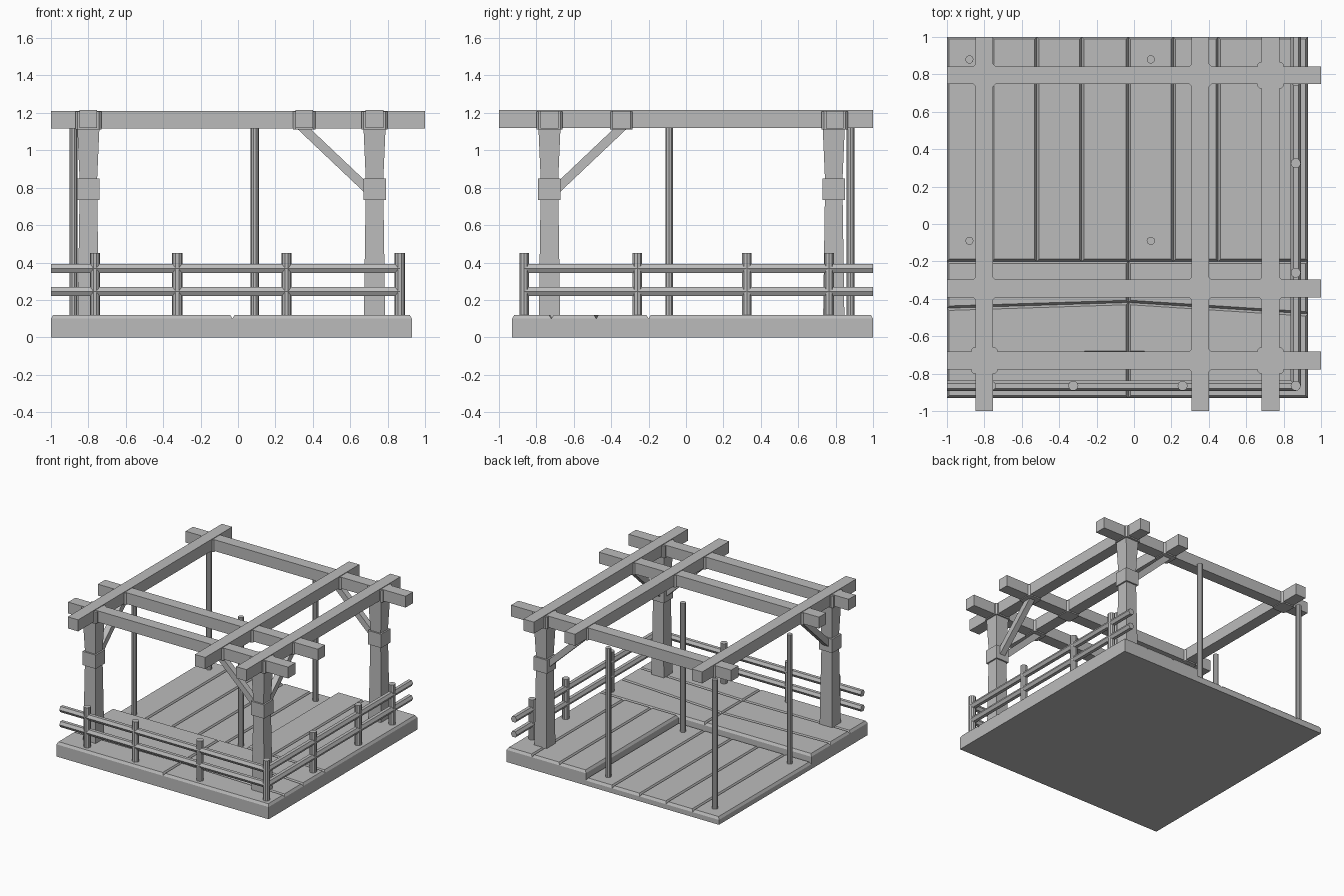
import bpy, math
from mathutils import Vector, Matrix

if "Cube" in bpy.data.objects:
    bpy.data.objects.remove(bpy.data.objects["Cube"])

grey = bpy.data.materials.new("plain_grey")
grey.use_nodes = True
grey.diffuse_color = (0.5, 0.5, 0.5, 1)
grey.node_tree.nodes["Principled BSDF"].inputs["Base Color"].default_value = (0.5, 0.5, 0.5, 1)


def loft(name, rings):
    """Closed solid through a stack of equal-sized rings."""
    n = len(rings[0])
    verts = [v for ring in rings for v in ring]
    faces = [tuple(reversed(range(n))), tuple(range(len(verts) - n, len(verts)))]
    for k in range(len(rings) - 1):
        for i in range(n):
            j = (i + 1) % n
            faces.append((k * n + i, k * n + j, (k + 1) * n + j, (k + 1) * n + i))
    mesh = bpy.data.meshes.new(name)
    mesh.from_pydata(verts, [], faces)
    mesh.materials.append(grey)
    obj = bpy.data.objects.new(name, mesh)
    bpy.context.collection.objects.link(obj)
    return obj


def square(x, y, z, h):
    return [(x - h, y - h, z), (x + h, y - h, z), (x + h, y + h, z), (x - h, y + h, z)]


def box(name, x0, x1, y0, y1, z0, z1):
    return loft(name, [[(x0, y0, z), (x1, y0, z), (x1, y1, z), (x0, y1, z)] for z in (z0, z1)])


def rod(name, a, b, radius, sides, turn=0.0):
    """Straight bar with a regular cross-section between two points."""
    a, b = Vector(a), Vector(b)
    d = (b - a).normalized()
    up = Vector((0, 0, 1)) if abs(d.z) < 0.9 else Vector((0, 1, 0))
    side = up.cross(d).normalized()
    up = d.cross(side)
    angles = [turn + math.tau * i / sides for i in range(sides)]
    return loft(name, [[p + radius * (math.cos(t) * side + math.sin(t) * up) for t in angles]
                       for p in (a, b)])


def plank(name, corners, top):
    """Board with chamfered top edges, so that neighbours leave a V groove."""
    c = 0.012
    cx = sum(p[0] for p in corners) / 4
    cy = sum(p[1] for p in corners) / 4
    inner = [(x + math.copysign(c, cx - x), y + math.copysign(c, cy - y), top) for x, y in corners]
    loft(name, [[(x, y, 0) for x, y in corners],
                [(x, y, top - 0.02) for x, y in corners], inner])


# Deck: sunken boards on one side, raised boards on the other
LOW, HIGH = 0.06, 0.12
edges = [-1, -0.76, -0.52, -0.28, -0.03, 0.21, 0.45, 0.70, 0.93]
for x0, x1 in zip(edges, edges[1:]):
    plank("deck_plank", [(x0, -0.2), (x1, -0.2), (x1, 1), (x0, 1)], LOW if x1 < 0.3 else HIGH)

# Deck: raised front boards with slightly crooked joints
joint_x = [-1, -0.03, 0.93]
rows = [(-0.93, -0.93, -0.93), (-0.70, -0.69, -0.72), (-0.45, -0.42, -0.48), (-0.2, -0.2, -0.2)]
for lo, hi in zip(rows, rows[1:]):
    for i in range(2):
        xa, xb = joint_x[i], joint_x[i + 1]
        plank("front_plank", [(xa, lo[i]), (xb, lo[i + 1]), (xb, hi[i + 1]), (xa, hi[i])], HIGH)

# Roof grid
beam_x = [-0.8, 0.355, 0.73]
beam_y = [-0.73, -0.345, 0.795]
W = 0.047
for x in beam_x:
    box("roof_beam_lengthwise", x - W, x + W, -1, 1, 1.12, 1.215)
for y in beam_y:
    box("roof_beam_crosswise", -1, 1, y - W, y + W, 1.117, 1.21)

# Main posts with collars
posts = [(-0.8, -0.73), (0.73, -0.73), (0.73, 0.79)]
for x, y in posts:
    loft("post_lower", [square(x, y, 0.1, 0.057), square(x, y, 0.78, 0.047)])
    loft("post_upper", [square(x, y, 0.78, 0.044), square(x, y, 1.12, 0.059)])
    loft("post_collar", [square(x, y, z, 0.06) for z in (0.735, 0.848)])

# Chamfered blocks where the beams cross
for x in beam_x:
    for y in beam_y:
        at_post = any(abs(x - p) + abs(y - q) < 0.02 for p, q in posts)
        h, c = (0.07, 0.012) if at_post else (0.06, 0.013)
        ring = [(h, c - h), (h, h - c), (h - c, h), (c - h, h),
                (-h, h - c), (-h, c - h), (c - h, -h), (h - c, -h)]
        loft("beam_joint", [[(x + u, y + v, z) for u, v in ring] for z in (1.11, 1.207)])

# Diagonal braces
for (x, y), (dx, dy) in [(posts[1], (-1, 0)), (posts[1], (0, 1)),
                         (posts[0], (0, 1)), (posts[2], (-1, 0))]:
    rod("brace", (x + 0.03 * dx, y + 0.03 * dy, 0.785),
        (x + 0.41 * dx, y + 0.41 * dy, 1.145), 0.034, 4, math.pi / 4)

# Thin poles
for x in (-0.88, 0.09):
    for y in (-0.09, 0.88):
        rod("thin_pole", (x, y, 0.04), (x, y, 1.12), 0.022, 10)

# Railings along the front and one side
R = 0.865
for z in (0.245, 0.368):
    rod("front_rail", (-1, -R, z), (R, -R, z), 0.027, 6)
    rod("side_rail", (R, -R, z), (R, 1, z), 0.027, 6)
rail_posts = [(R, -R)]
for s in (-0.26, 0.325, 0.765):
    rail_posts += [(-s, -R), (R, s)]
for x, y in rail_posts:
    rod("rail_post", (x, y, 0.1), (x, y, 0.45), 0.027, 10)
